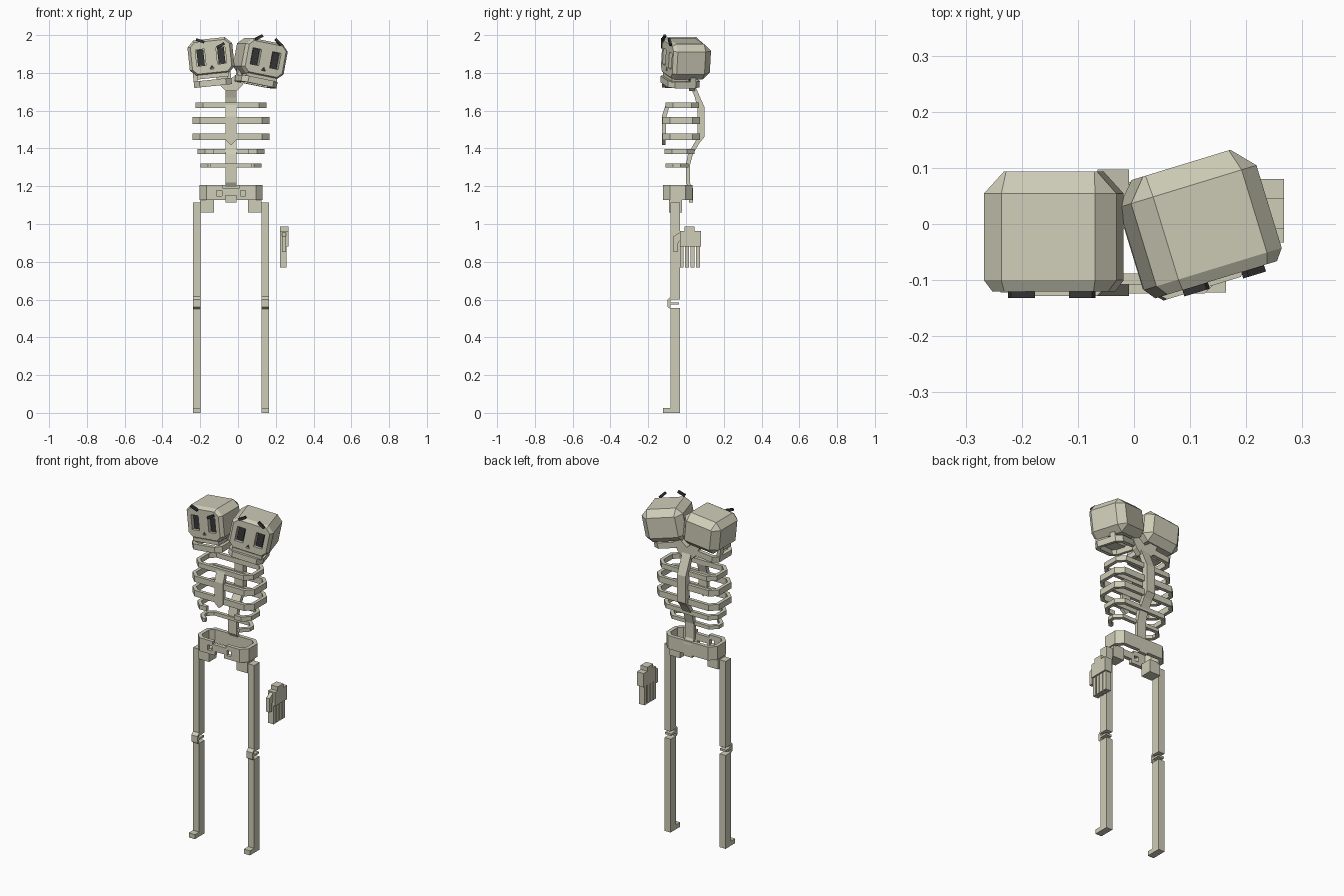
import bpy, bmesh
from math import radians
from mathutils import Matrix, Euler

if "Cube" in bpy.data.objects:
    bpy.data.objects.remove(bpy.data.objects["Cube"])

CX = -0.037  # body centre line


def mat(name, col):
    m = bpy.data.materials.new(name)
    m.diffuse_color = (*col, 1)
    m.use_nodes = True
    m.node_tree.nodes["Principled BSDF"].inputs["Base Color"].default_value = m.diffuse_color
    return m


BONE = mat("bone", (0.62, 0.61, 0.48))
DARK = mat("dark", (0.04, 0.04, 0.04))


def finish(name, bm, m=BONE, mw=None):
    bmesh.ops.recalc_face_normals(bm, faces=bm.faces)
    me = bpy.data.meshes.new(name)
    bm.to_mesh(me)
    bm.free()
    me.materials.append(m)
    ob = bpy.data.objects.new(name, me)
    bpy.context.collection.objects.link(ob)
    if mw:
        ob.matrix_world = mw
    return ob


def loft(name, rings, m=BONE, mw=None):
    bm = bmesh.new()
    vs = [[bm.verts.new(p) for p in r] for r in rings]
    n = len(vs[0])
    for a, b in zip(vs, vs[1:]):
        for i in range(n):
            bm.faces.new((a[i], a[(i + 1) % n], b[(i + 1) % n], b[i]))
    bm.faces.new(vs[0])
    bm.faces.new(vs[-1])
    return finish(name, bm, m, mw)


def prism(name, pts, axis, a, b, m=BONE, mw=None):
    def at(p, t):
        q = list(p)
        q.insert(axis, t)
        return q
    return loft(name, [[at(p, t) for p in pts] for t in (a, b)], m, mw)


def boxes(name, specs, m=BONE, mw=None):
    # each spec: x0, x1, y0, y1, z0, z1
    bm = bmesh.new()
    for x0, x1, y0, y1, z0, z1 in specs:
        M = Matrix.Translation(((x0 + x1) / 2, (y0 + y1) / 2, (z0 + z1) / 2)) @ \
            Matrix.Diagonal((x1 - x0, y1 - y0, z1 - z0, 1))
        bmesh.ops.create_cube(bm, size=1, matrix=M)
    return finish(name, bm, m, mw)


def cut(ob, cutter):
    mod = ob.modifiers.new("cut", 'BOOLEAN')
    mod.operation = 'DIFFERENCE'
    mod.solver = 'EXACT'
    mod.object = cutter
    bpy.context.view_layer.objects.active = ob
    bpy.ops.object.modifier_apply(modifier=mod.name)
    bpy.data.objects.remove(cutter)


def band(name, hx, y0, y1, z0, z1, c=0.04, t=0.02, gap=0.0, cx=CX, mw=None):
    # chamfered horizontal hoop, open at the front (gap > 0) or closed
    def half(h, a, b, k):
        return [(h - k, b), (h, b - k), (h, a + k), (h - k, a)] + ([(gap, a)] if gap else [])
    def full(h, a, b, k):
        r = half(h, a, b, k)
        return [(-x, y) for x, y in reversed(r)] + r
    o = full(hx, y0, y1, c)
    i = full(hx - t, y0 + t, y1 - t, c - 0.586 * t)
    bm = bmesh.new()
    rows = [[bm.verts.new((cx + p[0], p[1], z)) for p in pts]
            for pts, z in ((o, z0), (o, z1), (i, z1), (i, z0))]
    n = len(o)
    for s in range(4):
        A, B = rows[s], rows[(s + 1) % 4]
        for j in range(n - 1 if gap else n):
            k = (j + 1) % n
            bm.faces.new((A[j], A[k], B[k], B[j]))
    if gap:
        for j in (0, n - 1):
            bm.faces.new([r[j] for r in rows])
    return finish(name, bm, BONE, mw)


# ribs: half width, front, back, bottom, top, front gap
for k, (hx, y0, y1, z0, z1, g) in enumerate([
        (0.188, -0.108, 0.07, 1.614, 1.643, 0), (0.203, -0.124, 0.075, 1.530, 1.566, 0),
        (0.203, -0.124, 0.075, 1.444, 1.480, 0), (0.178, -0.114, 0.045, 1.370, 1.397, 0.09),
        (0.162, -0.108, 0.012, 1.299, 1.320, 0.105)]):
    band(f"rib_{k + 1}", hx, y0, y1, z0, z1, gap=g)

# breastbone with pointed tip
prism("breastbone", [(-0.108, 1.63), (-0.128, 1.57), (-0.128, 1.444), (-0.106, 1.444),
                     (-0.106, 1.56), (-0.09, 1.615)], 0, CX - 0.028, CX + 0.028)
prism("breastbone_tip", [(CX - 0.028, 1.444), (CX + 0.028, 1.444), (CX, 1.418)], 1, -0.128, -0.108)

# spine: front y, back y, height
loft("spine", [[(CX - 0.028, f, z), (CX + 0.028, f, z), (CX + 0.028, b, z), (CX - 0.028, b, z)]
               for f, b, z in [(0.017, 0.036, 1.115), (0.017, 0.036, 1.19), (-0.001, 0.02, 1.22),
                               (-0.001, 0.02, 1.31), (0.01, 0.037, 1.37), (0.045, 0.072, 1.43),
                               (0.06, 0.097, 1.46), (0.06, 0.097, 1.62), (0.047, 0.075, 1.67),
                               (0.018, 0.045, 1.74)]])

# forked neck
fork = [(0.03, 1.705), (0.06, 1.735), (0.09, 1.80), (0.05, 1.81)]
prism("neck_fork", [(CX + x, z) for x, z in fork] + [(CX, 1.77)] +
      [(CX - x, z) for x, z in reversed(fork)], 1, 0.015, 0.048)

# pelvis with window holes and notches
pelvis = band("pelvis", 0.168, -0.122, 0.035, 1.127, 1.206, c=0.037, t=0.022)
yr = (-0.15, -0.08)
cut(pelvis, boxes("pelvis_cutter",
                  [(CX + s * 0.063 - 0.014, CX + s * 0.063 + 0.014, *yr, 1.148, 1.178) for s in (-1, 1)]
                  + [(CX - 0.03, CX + 0.03, *yr, 1.10, 1.15), (CX - 0.045, CX + 0.045, *yr, 1.19, 1.25)]))

# legs
for side, s in (("left", -1), ("right", 1)):
    a, b = sorted((CX + s * 0.161, CX + s * 0.201))
    h0, h1 = sorted((CX + s * 0.09, CX + s * 0.161))
    boxes(f"hip_{side}", [(h0, h1, -0.09, -0.02, 1.06, 1.135)])
    boxes(f"thigh_{side}", [(a, b, -0.082, -0.032, 0.60, 1.114)])
    prism(f"kneecap_{side}", [(-0.082, 0.616), (-0.097, 0.60), (-0.097, 0.56), (-0.082, 0.55),
                              (-0.082, 0.573), (-0.037, 0.573), (-0.037, 0.585), (-0.082, 0.585)], 0, a, b)
    prism(f"shin_and_foot_{side}", [(-0.122, 0), (-0.032, 0), (-0.032, 0.555), (-0.082, 0.555),
                                    (-0.082, 0.027), (-0.122, 0.027)], 0, a, b)

# floating hand
prism("palm", [(-0.033, 0.88), (0.08, 0.88), (0.08, 0.962), (0.045, 0.962), (0.045, 0.986),
               (-0.008, 0.986), (-0.008, 0.962), (-0.033, 0.962)], 0, 0.222, 0.267)
boxes("fingers", [(0.222, 0.257, y, y + 0.021, 0.77, 0.885) for y in (-0.033, -0.005, 0.023, 0.052)])
prism("thumb", [(-0.066, 0.852), (-0.044, 0.852), (-0.044, 0.895), (-0.033, 0.91),
                (-0.033, 0.955), (-0.066, 0.935)], 0, 0.232, 0.254)


def octagon(y, w, h, c):
    return [(-w + c, y, -h), (w - c, y, -h), (w, y, -h + c), (w, y, h - c),
            (w - c, y, h), (-w + c, y, h), (-w, y, h - c), (-w, y, -h + c)]


def head(tag, loc, yaw, roll, brows, drop):
    mw = Matrix.Translation(loc) @ Euler((0, radians(roll), radians(yaw))).to_matrix().to_4x4()
    skull = loft(f"skull_{tag}", [octagon(0.107, 0.083, 0.06, 0.004), octagon(0.067, 0.119, 0.096, 0.035),
                                  octagon(-0.087, 0.119, 0.096, 0.035), octagon(-0.107, 0.104, 0.084, 0.024)])
    # eye sockets and nose hole
    cut(skull, boxes("socket_cutter", [(s * 0.055 - 0.024, s * 0.055 + 0.024, -0.2, -0.08, -0.042, 0.045)
                                       for s in (-1, 1)]))
    cut(skull, prism("nose_cutter", [(-0.012, -0.064), (0.012, -0.064), (0, -0.044)], 1, -0.2, -0.09))
    skull.matrix_world = mw
    boxes(f"eyes_{tag}", [(s * 0.055 - 0.018, s * 0.055 + 0.018, -0.092, -0.081, -0.041, 0.044)
                          for s in (-1, 1)], DARK, mw)
    prism(f"nose_{tag}", [(-0.011, -0.063), (0.011, -0.063), (0, -0.046)], 1, -0.097, -0.089, DARK, mw)
    for k, (x, z, tilt) in enumerate(brows):
        M = mw @ Matrix.Translation((x, -0.113, z)) @ Matrix.Rotation(radians(-tilt), 4, 'Y')
        boxes(f"brow_{tag}_{k + 1}", [(-0.023, 0.023, -0.006, 0.006, -0.007, 0.007)], DARK, M)
    # upper and lower jaws
    boxes(f"upper_jaw_{tag}", [(-0.085, 0.085, -0.1, -0.02, -0.112, -0.09)], BONE, mw)
    band(f"lower_jaw_{tag}", 0.1, -0.115, 0.06, -drop, 0.034 - drop, c=0.03, t=0.022, cx=-0.005, mw=mw)
    boxes(f"jaw_arms_{tag}", [(x, x + 0.022, 0.0, 0.03, 0.03 - drop, -0.07) for x in (-0.105, 0.073)], BONE, mw)


head("left", (-0.143, -0.013, 1.885), 0, -6, [(-0.048, 0.09, -26), (0.057, 0.055, 22)], 0.155)
head("right", (0.115, 0.003, 1.874), 17, 11, [(-0.06, 0.104, 37), (0.05, 0.1, -34)], 0.14)
